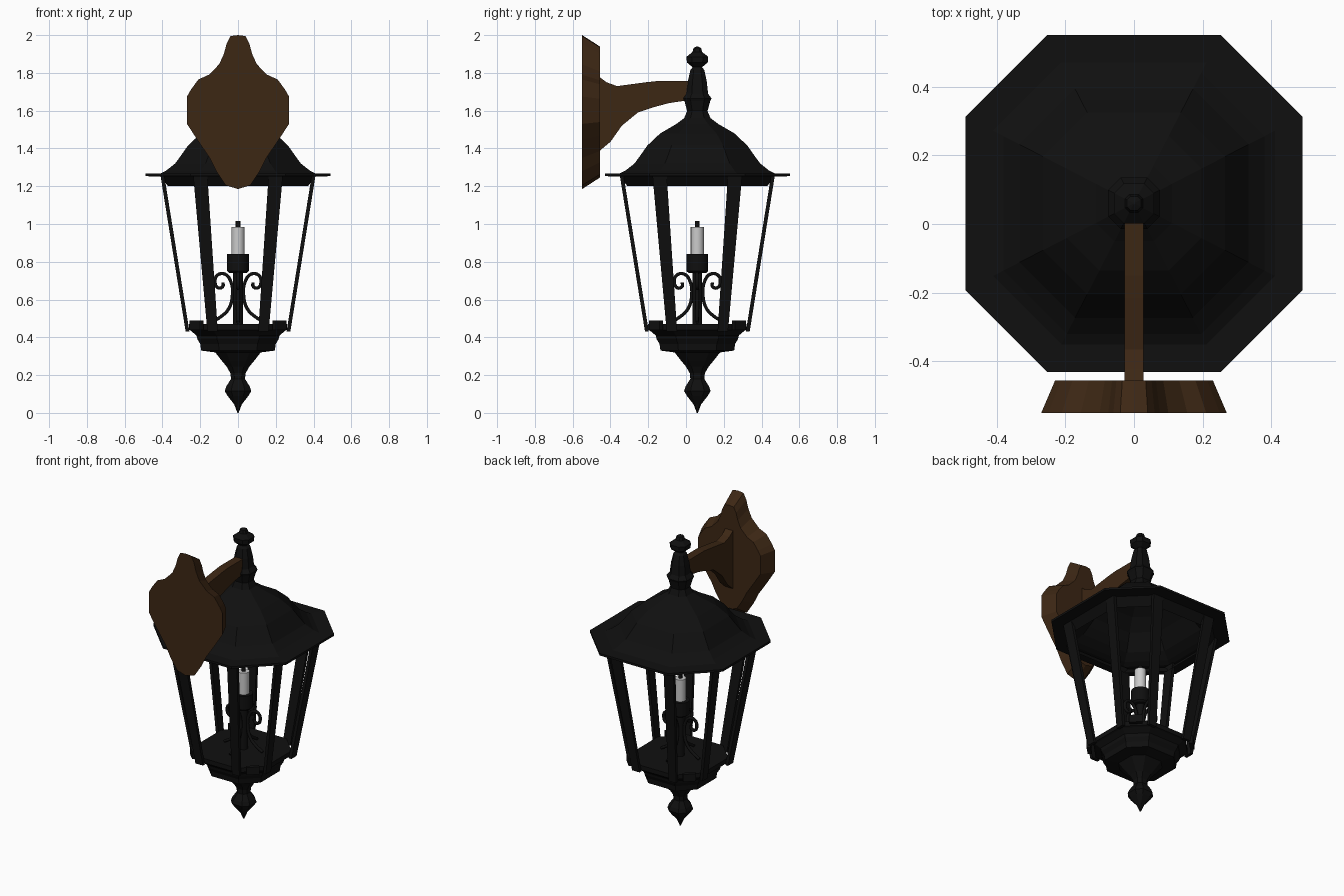
import bpy, bmesh, math
from mathutils import Matrix, Vector

if "Cube" in bpy.data.objects:
    bpy.data.objects.remove(bpy.data.objects["Cube"])

CY = 0.06      # lantern axis
K = 0.515      # octagon corner ratio (wide faces on the axes)


def material(name, rgb):
    m = bpy.data.materials.new(name)
    m.diffuse_color = (*rgb, 1)
    m.use_nodes = True
    m.node_tree.nodes["Principled BSDF"].inputs["Base Color"].default_value = m.diffuse_color
    return m


BLACK = material("black_iron", (0.005, 0.005, 0.005))
BROWN = material("brown_iron", (0.046, 0.020, 0.007))


def finish(bm, name, mat=None):
    bmesh.ops.recalc_face_normals(bm, faces=bm.faces)
    me = bpy.data.meshes.new(name)
    bm.to_mesh(me)
    bm.free()
    ob = bpy.data.objects.new(name, me)
    bpy.context.collection.objects.link(ob)
    if mat:
        me.materials.append(mat)
    return ob


def loft(bm, rings, caps=True):
    """Bridge equal-sized rings of points."""
    vs = [[bm.verts.new(p) for p in r] for r in rings]
    n = len(vs[0])
    for a, b in zip(vs, vs[1:]):
        for i in range(n):
            bm.faces.new((a[i], a[(i + 1) % n], b[(i + 1) % n], b[i]))
    if caps:
        bm.faces.new(vs[0][::-1])
        bm.faces.new(vs[-1])


def octagon(a, z):
    k = K * a
    return [(x, y + CY, z) for x, y in
            [(a, -k), (a, k), (k, a), (-k, a), (-a, k), (-a, -k), (-k, -a), (k, -a)]]


def circle(r, z, n=16):
    return [(r * math.cos(2 * math.pi * i / n), CY + r * math.sin(2 * math.pi * i / n), z)
            for i in range(n)]


def turned(name, profile, ring=octagon, mat=BLACK, caps=True):
    bm = bmesh.new()
    loft(bm, [ring(r, z) for r, z in profile], caps)
    return finish(bm, name, mat)


# Roof shell with brim, open underneath
turned("roof", [(.37, 1.2), (.41, 1.252), (.49, 1.253), (.49, 1.267), (.41, 1.268),
                (.38, 1.283), (.333, 1.32), (.30, 1.365), (.265, 1.415), (.196, 1.48),
                (.11, 1.53), (.07, 1.56), (.053, 1.60)], caps=False)
turned("top_finial", [(.053, 1.595), (.068, 1.65), (.075, 1.665), (.057, 1.69), (.05, 1.755),
                      (.037, 1.815), (.025, 1.83), (.055, 1.855), (.058, 1.885),
                      (.026, 1.91), (.02, 1.932), (.003, 1.94)])

# Stepped base and hanging drop
turned("base", [(.12, .32), (.195, .33), (.20, .365), (.215, .39), (.22, .41),
                (.25, .435), (.26, .44), (.26, .47)])
turned("bottom_drop", [(.003, 0), (.02, .045), (.055, .09), (.07, .115), (.062, .14),
                       (.037, .18), (.04, .21), (.06, .245), (.085, .275), (.12, .32)])

# Eight flat tapering bars, a pair on each axis face
for q in range(4):
    rot = Matrix.Translation((0, CY, 0)) @ Matrix.Rotation(q * math.pi / 2, 4, 'Z')
    for s, side in ((-1, "left"), (1, "right")):
        bm = bmesh.new()
        loft(bm, [[rot @ Vector((s * x, y, z)) for x, y in
                   ((x0, a), (x1, a), (x1, a - .02), (x0, a - .02))]
                  for x0, x1, a, z in ((.107, .162, .277, .43), (.162, .237, .41, 1.255))])
        finish(bm, f"bar_{q + 1}_{side}", BLACK)

    # Small block on each diagonal edge of the base
    bm = bmesh.new()
    diag = rot @ Matrix.Rotation(math.pi / 4, 4, 'Z')
    bmesh.ops.create_cube(bm, size=1, matrix=diag @ Matrix.Translation((.311, 0, .465))
                          @ Matrix.Diagonal((.025, .08, .05, 1)))
    finish(bm, f"base_block_{q + 1}", BLACK)

    # Scroll brace
    path = [(.14, .48), (.09, .51), (.05, .55), (.03, .62), (.04, .70), (.07, .735),
            (.108, .73), (.122, .695), (.105, .662), (.08, .67), (.08, .69)]
    cu = bpy.data.curves.new(f"scroll_{q + 1}", 'CURVE')
    cu.dimensions = '3D'
    cu.bevel_depth = .01
    cu.bevel_resolution = 1
    cu.resolution_u = 4
    cu.use_fill_caps = True
    sp = cu.splines.new('BEZIER')
    sp.bezier_points.add(len(path) - 1)
    for bp, (r, z) in zip(sp.bezier_points, path):
        bp.co = rot @ Vector((r, 0, z))
        bp.handle_left_type = bp.handle_right_type = 'AUTO'
    cu.materials.append(BLACK)
    bpy.context.collection.objects.link(bpy.data.objects.new(f"scroll_{q + 1}", cu))

# Candle on its stem
turned("candle_stem", [(.026, .46), (.026, .75)], circle)
turned("candle_socket", [(.045, .74), (.057, .75), (.057, .84)], circle)
turned("candle", [(.035, .83), (.035, .985)], circle, None)
turned("wick", [(.012, .98), (.012, 1.015)], circle)

# Wall plate: shaped outline tapering towards the lantern
half = [(.04, 1.995), (.06, 1.955), (.075, 1.90), (.10, 1.845), (.155, 1.79), (.21, 1.765),
        (.25, 1.71), (.27, 1.675), (.27, 1.53), (.215, 1.445), (.15, 1.35), (.115, 1.28),
        (.065, 1.205)]
outline = [(0, 2.0)] + half + [(0, 1.185)] + [(-x, z) for x, z in reversed(half)]
bm = bmesh.new()
loft(bm, [[(x * s, y, 1.595 + (z - 1.595) * s) for x, z in outline]
          for s, y in ((1, -.55), (.85, -.455))])
finish(bm, "wall_plate", BROWN)

# Curved bracket arm
side = [(-.46, 1.78), (-.42, 1.75), (-.365, 1.73), (-.215, 1.75), (-.15, 1.757), (.01, 1.757),
        (.01, 1.655), (-.09, 1.64), (-.165, 1.62), (-.255, 1.59), (-.34, 1.52),
        (-.40, 1.435), (-.46, 1.385)]
bm = bmesh.new()
loft(bm, [[(x, y, z) for y, z in side] for x in (-.028, .028)])
finish(bm, "bracket_arm", BROWN)

# Round parts are smooth with sharp rims
bpy.ops.object.select_all(action='DESELECT')
for n in ("candle_stem", "candle_socket", "candle", "wick"):
    ob = bpy.data.objects[n]
    ob.select_set(True)
    bpy.context.view_layer.objects.active = ob
bpy.ops.object.shade_smooth_by_angle(angle=math.radians(40))
